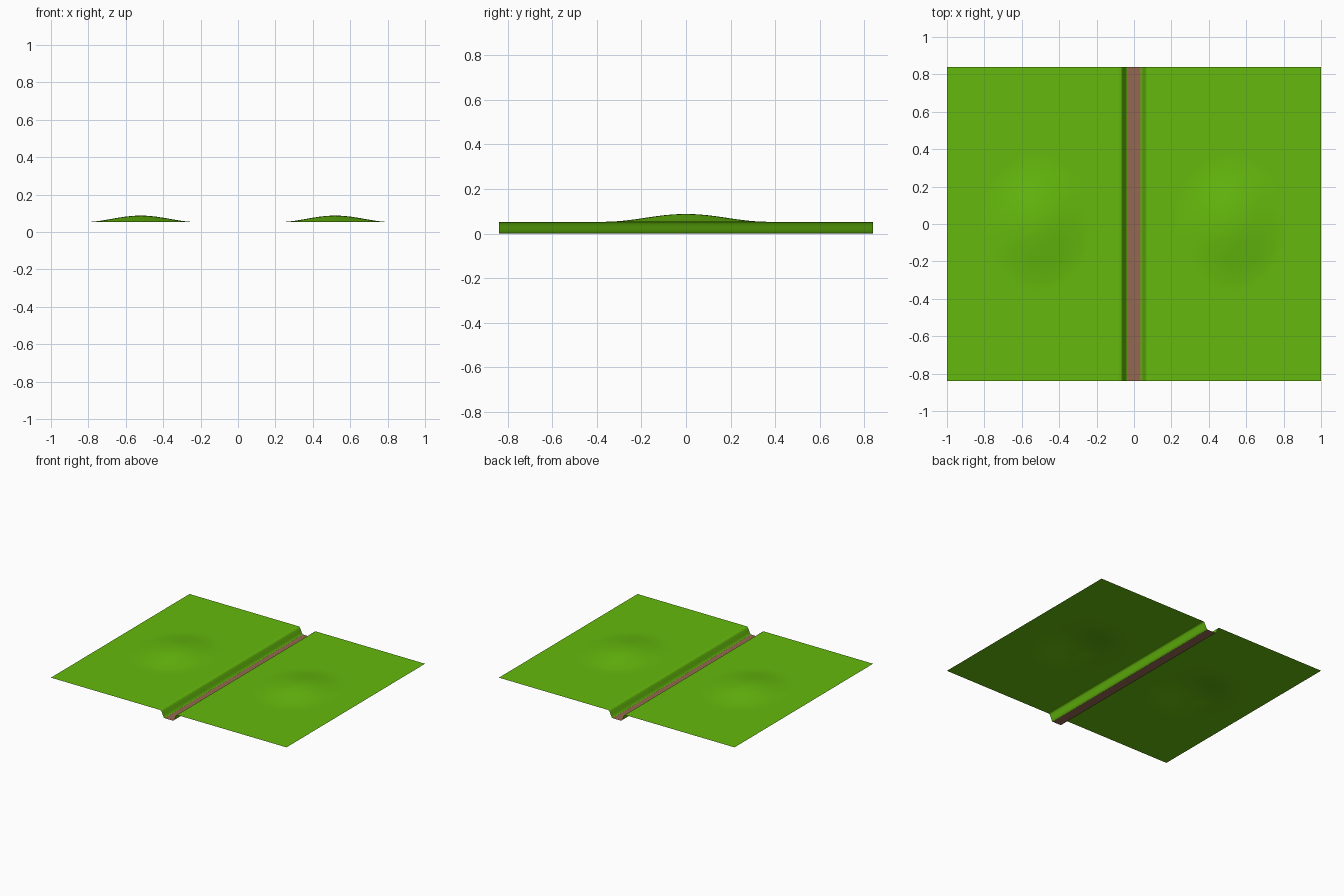
import bpy, bmesh, math

if "Cube" in bpy.data.objects:
    bpy.data.objects.remove(bpy.data.objects["Cube"])

HALF_Y, BASE = 0.84, 0.053

def material(name, rgb):
    m = bpy.data.materials.new(name)
    m.diffuse_color = (*rgb, 1)
    m.use_nodes = True
    m.node_tree.nodes["Principled BSDF"].inputs["Base Color"].default_value = m.diffuse_color
    return m

grass = material("grass green", (0.13, 0.49, 0.004))
earth = material("earth brown", (0.30, 0.14, 0.08))

FLOOR, BANK = 0.036, 0.07   # half widths of ditch floor and ditch opening

def height(x, y):
    a = abs(x)
    if a < BANK:             # ditch with S-shaped banks
        t = max(0, (a - FLOOR) / (BANK - FLOOR))
        return BASE * t * t * (3 - 2 * t)
    # low rounded mound on each side
    r = math.hypot((a - 0.52) / 0.31, y / 0.37)
    return BASE + (0.0175 * (1 + math.cos(math.pi * r)) if r < 1 else 0)

def sheet(name, xs, ny, mat):
    bm = bmesh.new()
    ys = [-HALF_Y + 2 * HALF_Y * j / ny for j in range(ny + 1)]
    grid = [[bm.verts.new((x, y, height(x, y))) for y in ys] for x in xs]
    for i in range(len(xs) - 1):
        for j in range(ny):
            bm.faces.new((grid[i][j], grid[i + 1][j], grid[i + 1][j + 1], grid[i][j + 1]))
    for f in bm.faces:
        f.smooth = True
    me = bpy.data.meshes.new(name)
    bm.to_mesh(me)
    bm.free()
    me.materials.append(mat)
    ob = bpy.data.objects.new(name, me)
    bpy.context.collection.objects.link(ob)

# Grass fields with mounds and ditch banks
bank = [FLOOR + (BANK - FLOOR) * i / 8 for i in range(8)]
field = [BANK + (1 - BANK) * i / 48 for i in range(49)]
right = bank + field
sheet("right_field", right, 84, grass)
sheet("left_field", [-x for x in reversed(right)], 84, grass)

# Bare earth floor of the ditch
sheet("ditch_floor", [-FLOOR, 0, FLOOR], 1, earth)
